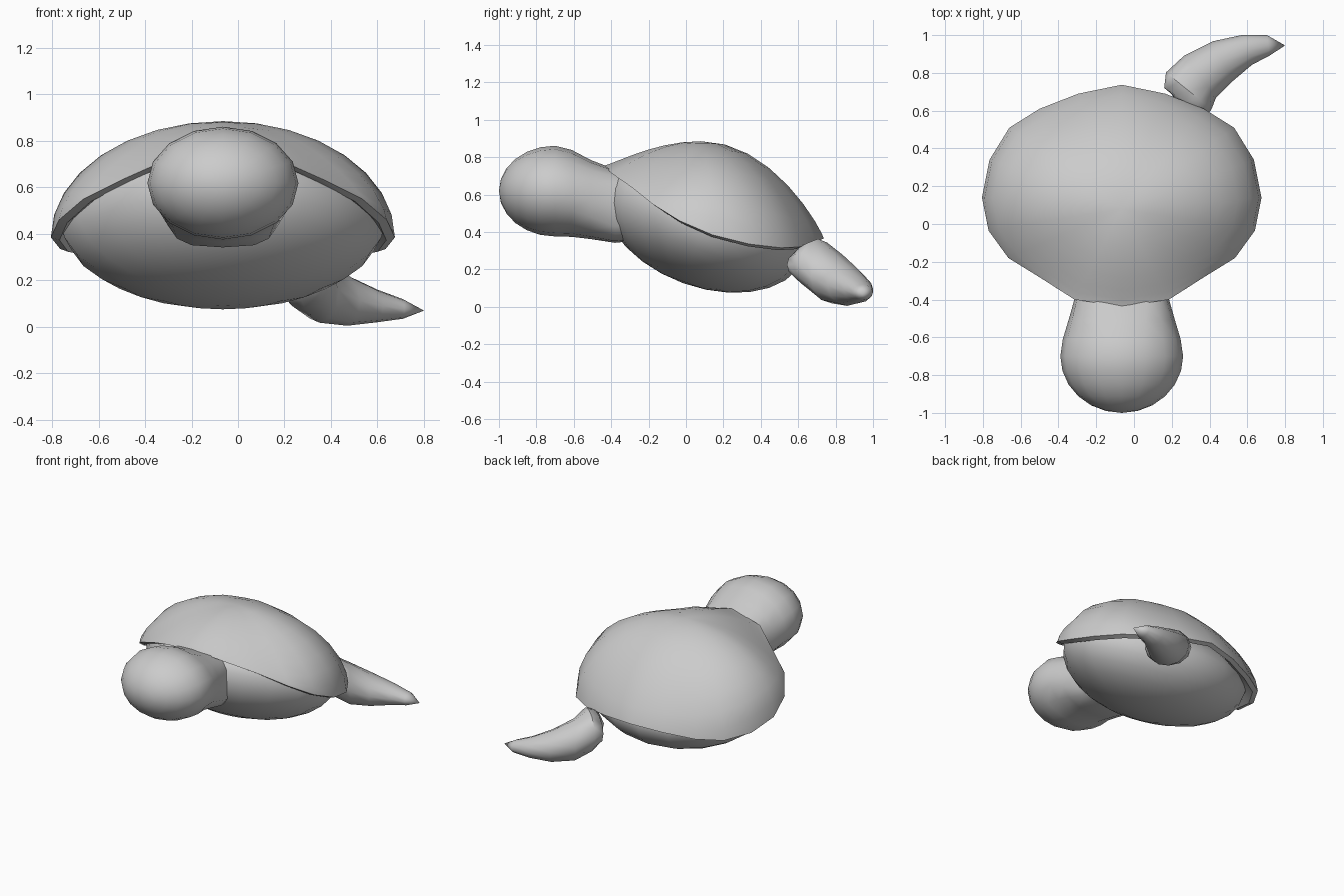
import bpy, bmesh
from math import sin, cos, pi, radians, copysign
from mathutils import Vector, Matrix

if "Cube" in bpy.data.objects:
    bpy.data.objects.remove(bpy.data.objects["Cube"])

CX = -0.065  # middle of body, shell and head


def finish(name, bm, angle=35):
    bmesh.ops.recalc_face_normals(bm, faces=bm.faces)
    mesh = bpy.data.meshes.new(name)
    bm.to_mesh(mesh)
    bm.free()
    ob = bpy.data.objects.new(name, mesh)
    bpy.context.collection.objects.link(ob)
    bpy.ops.object.select_all(action='DESELECT')
    ob.select_set(True)
    bpy.context.view_layer.objects.active = ob
    bpy.ops.object.shade_smooth_by_angle(angle=radians(angle))
    return ob


def loft(name, rings, cap_end=True, angle=35):
    """Skin a list of point rings; a one-point ring makes a tip."""
    bm = bmesh.new()
    vr = [[bm.verts.new(p) for p in r] for r in rings]
    n = max(len(r) for r in vr)
    for a, b in zip(vr, vr[1:]):
        for i in range(n):
            j = (i + 1) % n
            if len(a) == 1:
                bm.faces.new((a[0], b[i], b[j]))
            elif len(b) == 1:
                bm.faces.new((a[i], a[j], b[0]))
            else:
                bm.faces.new((a[i], a[j], b[j], b[i]))
    for r in ((vr[0], vr[-1]) if cap_end else ()):
        if len(r) > 2:
            bm.faces.new(r)
    return finish(name, bm, angle)


# shell: domed lid over a wavy rim, half rim mirrored
half = [(0, -.437, .755), (.25, -.40, .715), (.43, -.285, .635), (.6, -.18, .55),
        (.705, -.035, .46), (.74, .14, .385), (.70, .34, .335), (.595, .51, .315),
        (.435, .61, .32), (.23, .69, .345), (0, .737, .365)]
rim = [Vector(p) for p in half] + [Vector((-x, y, z)) for x, y, z in half[-2:0:-1]]
apex = Vector((0, .08, .885))


def dome(p, t):
    d = p - apex
    power = 1 + 1.4 * max(0, -d.y / .515) + .75 * max(0, d.y / .657) ** 3
    return Vector((CX + d.x * sin(t), apex.y + d.y * sin(t),
                   p.z + (apex.z - p.z) * max(0, cos(t)) ** power))


def inset(s, dz):
    # the lip stays flat at the thin front edge
    return [Vector((CX + p.x * s, .14 + (p.y - .14) * s,
                    p.z - .012 + dz * max(0, min(1, (p.y + .4) / .5)))) for p in rim]


rings = [[Vector((CX, apex.y, apex.z))]]
rings += [[dome(p, t * pi / 16) for p in rim] for t in range(1, 9)]
rings += [inset(.95, 0), inset(.86, .06)]
loft("shell", rings, cap_end=False)

# body: tilted egg, flattened where it sits inside the shell
bm = bmesh.new()
bmesh.ops.create_uvsphere(bm, u_segments=20, v_segments=14, radius=1)
for v in bm.verts:
    if v.co.z > 0:
        v.co.z *= .72
    v.co.x *= 1 + .18 * min(0, v.co.y)
    v.co = Vector((v.co.x * .7, v.co.y * .565, v.co.z * .355))
bmesh.ops.transform(bm, verts=bm.verts,
                    matrix=Matrix.Translation((CX, .105, .46)) @ Matrix.Rotation(radians(-20), 4, 'X'))
finish("body", bm)


# head and neck: round head running back into a squarer neck
def section(y, rx, bottom, top, power=1.0, n=16):
    def f(v):
        return copysign(abs(v) ** power, v)
    return [Vector((CX + rx * f(cos(2 * pi * i / n)), y,
                    (bottom + top) / 2 + (top - bottom) / 2 * f(sin(2 * pi * i / n))))
            for i in range(n)]


rings = [[Vector((CX, -1, .62))]]
for k in range(1, 7):
    t = k * pi / 12
    rings.append(section(-.7 - .3 * cos(t), .325 * sin(t), .62 - .244 * sin(t), .62 + .241 * sin(t)))
rings += [section(-.61, .312, .374, .838), section(-.51, .282, .362, .785, .85),
          section(-.38, .245, .342, .735, .62), section(-.2, .22, .36, .67, .65)]
loft("head_and_neck", rings)

# tail flipper: curved tapering limb with a rounded root
path = [((.265, .615, .225), .10, .075), ((.275, .65, .225), .135, .115), ((.29, .705, .218), .155, .145),
        ((.35, .78, .158), .14, .14),
        ((.47, .862, .113), .118, .108), ((.60, .922, .09), .083, .07), ((.71, .945, .077), .055, .042)]
tip = Vector((.8, .945, .07))
pts = [Vector(p[0]) for p in path] + [tip]
rings = [[Vector((.25, .585, .225))]]
for i, (c, h, v) in enumerate(path):
    d = pts[i + 1] - pts[max(0, i - 1)] + Vector((.03, 0, 0))
    side = Vector((-d.y, d.x, 0)).normalized()
    up = Vector((0, 0, 1))
    rings.append([pts[i] + side * h * cos(2 * pi * k / 12) + up * v * sin(2 * pi * k / 12)
                  for k in range(12)])
loft("tail", rings + [[tip]], angle=50)
